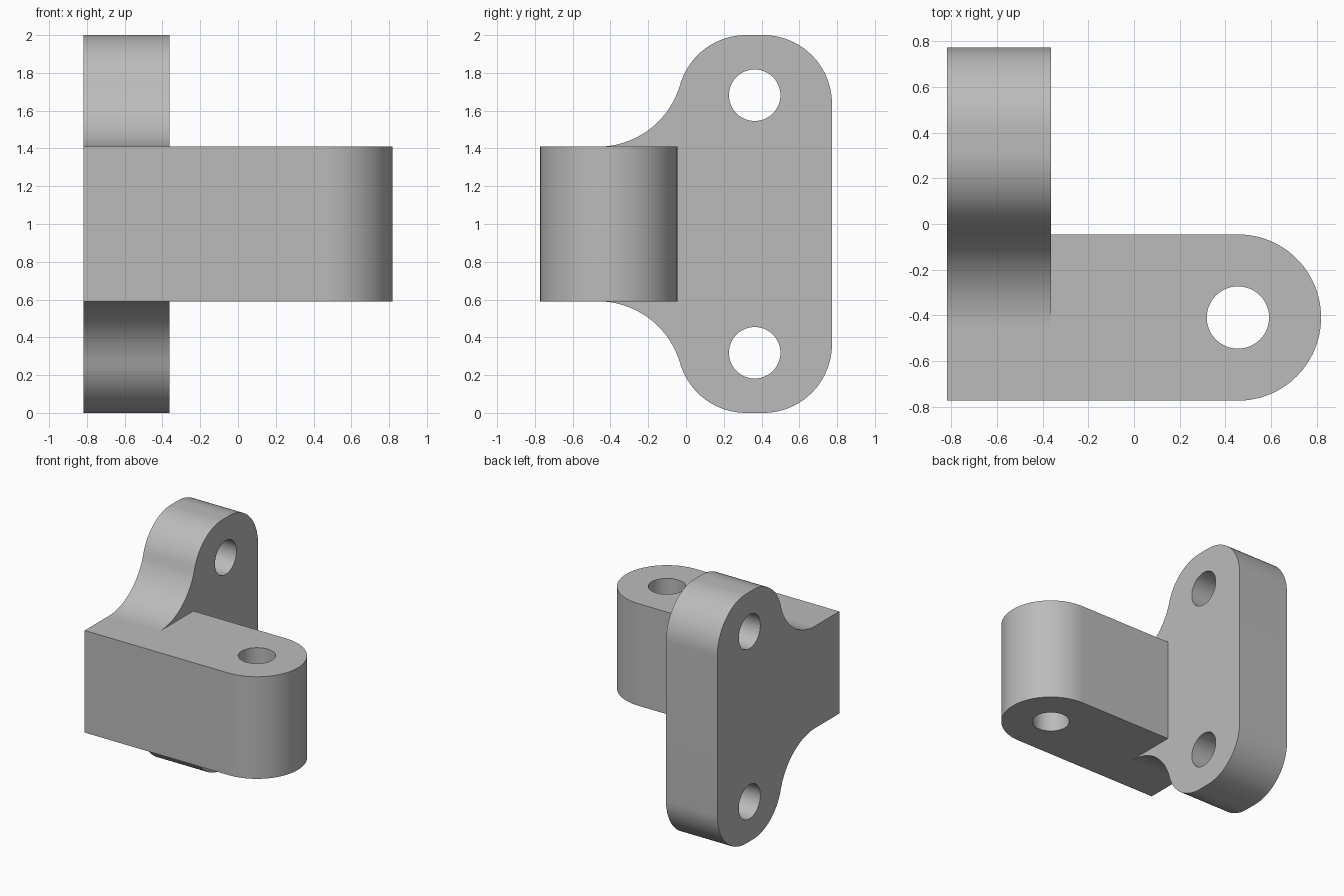
import bpy
import bmesh
from math import atan2, cos, sin, sqrt, pi, radians
from mathutils import Matrix, Vector

U = 1 / 22  # drawing unit

if "Cube" in bpy.data.objects:
    bpy.data.objects.remove(bpy.data.objects["Cube"])

grey = bpy.data.materials.new("plain grey")
grey.use_nodes = True
grey.diffuse_color = (0.5, 0.5, 0.5, 1)
grey.node_tree.nodes["Principled BSDF"].inputs["Base Color"].default_value = grey.diffuse_color


def arc(cx, cy, r, start, end, steps=24):
    angles = [start + (end - start) * i / steps for i in range(steps + 1)]
    return [(cx + r * cos(a), cy + r * sin(a)) for a in angles]


def extrude(name, points, offset):
    """Prism from 3D outline points (in drawing units)."""
    bm = bmesh.new()
    face = bm.faces.new([bm.verts.new(Vector(p) * U) for p in points])
    new = bmesh.ops.extrude_face_region(bm, geom=[face])["geom"]
    verts = [v for v in new if isinstance(v, bmesh.types.BMVert)]
    bmesh.ops.translate(bm, verts=verts, vec=Vector(offset) * U)
    bmesh.ops.recalc_face_normals(bm, faces=bm.faces)
    mesh = bpy.data.meshes.new(name)
    bm.to_mesh(mesh)
    bm.free()
    mesh.materials.append(grey)
    obj = bpy.data.objects.new(name, mesh)
    bpy.context.collection.objects.link(obj)
    return obj


def combine(target, other, operation):
    """Apply a boolean and drop the helper."""
    mod = target.modifiers.new(operation, "BOOLEAN")
    mod.operation, mod.solver, mod.object = operation, "EXACT", other
    bpy.context.view_layer.objects.active = target
    bpy.ops.object.modifier_apply(modifier=mod.name)
    bpy.data.objects.remove(other)


# Upright plate: rounded back and front corners flowing into a concave fillet
rise = 5
run = sqrt(18 ** 2 - rise ** 2)
bend = -atan2(rise, run)
upper = arc(9, 36, 8, 0, pi / 2)
upper += arc(7, 36, 8, pi / 2, pi + bend)
upper += arc(7 - run, 41, 10, bend, -pi / 2)[1:]
upper.append((-17, 31))
outline = upper + [(y, 44 - z) for y, z in reversed(upper)]
bracket = extrude("bracket", [(-18, y, z) for y, z in outline], (10, 0, 0))

# Horizontal arm with a rounded end
arm_outline = [(-8, -17)] + arc(10, -9, 8, -pi / 2, pi / 2, 48) + [(-8, -1)]
arm = extrude("arm", [(x, y, 13) for x, y in arm_outline], (0, 0, 18))
combine(bracket, arm, "UNION")

# Bolt holes: two through the plate, one through the arm
circle = arc(0, 0, 3, 0, 2 * pi, 48)[:-1]
for z in (7, 37):
    hole = extrude("plate_hole", [(-20, 8 + a, z + b) for a, b in circle], (14, 0, 0))
    combine(bracket, hole, "DIFFERENCE")
hole = extrude("arm_hole", [(10 + a, -9 + b, 10) for a, b in circle], (0, 0, 24))
combine(bracket, hole, "DIFFERENCE")

# Merge coplanar faces, then smooth the curved walls only
bm = bmesh.new()
bm.from_mesh(bracket.data)
bmesh.ops.remove_doubles(bm, verts=bm.verts, dist=0.0001)
bmesh.ops.dissolve_limit(bm, angle_limit=radians(0.1), verts=bm.verts, edges=bm.edges)
bm.to_mesh(bracket.data)
bm.free()
bpy.ops.object.select_all(action="DESELECT")
bracket.select_set(True)
bpy.context.view_layer.objects.active = bracket
bpy.ops.object.shade_smooth_by_angle(angle=radians(30))
